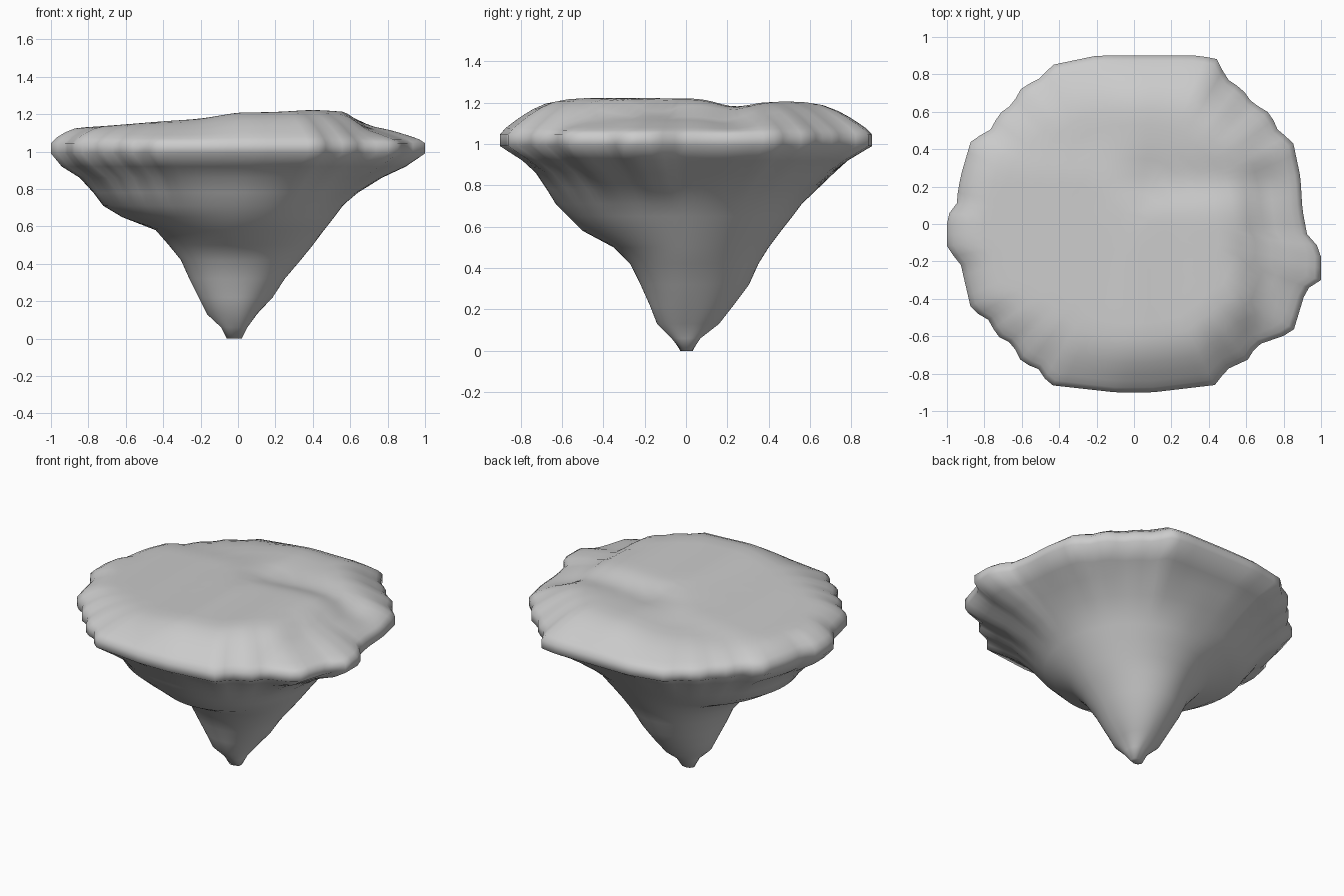
import bpy, bmesh, math

if "Cube" in bpy.data.objects:
    bpy.data.objects.remove(bpy.data.objects["Cube"])

# Rim outline seen from above
OUTLINE = [(1, -.13), (.93, -.08), (.9, .08), (.89, .25), (.85, .44), (.77, .5), (.73, .59),
           (.63, .65), (.58, .72), (.49, .78), (.45, .88), (.35, .9), (.1, .9), (-.2, .9),
           (-.44, .85), (-.5, .78), (-.6, .73), (-.65, .64), (-.72, .59), (-.77, .5),
           (-.87, .45), (-.92, .28), (-.94, .19), (-.95, .08), (-1, .05), (-1, -.14),
           (-.93, -.2), (-.87, -.46), (-.78, -.51), (-.73, -.6), (-.65, -.64), (-.6, -.74),
           (-.5, -.78), (-.46, -.86), (-.1, -.9), (.1, -.9), (.44, -.86), (.49, -.78),
           (.62, -.72), (.65, -.65), (.85, -.58), (.92, -.35), (1, -.3)]

# Underside: height, then radius toward right, back, left, front
UNDERSIDE = [(0, .02, .03, .06, .02), (.06, .05, .07, .09, .07), (.13, .10, .16, .165, .14),
             (.22, .185, .23, .21, .175), (.32, .25, .305, .26, .22), (.42, .335, .35, .305, .27),
             (.5, .40, .40, .37, .35), (.58, .46, .46, .44, .5), (.65, .515, .515, .62, .57),
             (.71, .56, .56, .72, .63), (.78, .64, .64, .765, .68), (.86, .75, .74, .82, .75),
             (.92, .86, .82, .90, .83)]
N = 108


def smooth(a, b, v):
    t = min(1, max(0, (v - a) / (b - a)))
    return t * t * (3 - 2 * t)


def rim_point(a):
    # Where a ray from the middle crosses the outline
    c, s = math.cos(a), math.sin(a)
    for (x0, y0), (x1, y1) in zip(OUTLINE, OUTLINE[1:] + OUTLINE[:1]):
        d0, d1 = c * y0 - s * x0, c * y1 - s * x1
        if d0 <= 0 < d1 and c * x0 + s * y0 > 0:
            t = d0 / (d0 - d1)
            return math.hypot(x0 + t * (x1 - x0), y0 + t * (y1 - y0))
    return .95


def side_radius(row, a):
    q = a / (math.pi / 2)
    k = int(q) % 4
    t = smooth(0, 1, q - int(q))
    return row[1 + k] * (1 - t) + row[1 + (k + 1) % 4] * t


def ground_height(x, y, s):
    h = 1.125 + .05 * smooth(-1, -.1, x) + .035 * smooth(-.25, .05, x)
    h += .012 * math.exp(-((x - .4) / .15) ** 2)
    h -= .07 * smooth(.55, .7, x) * smooth(.5, .1, -y * -1)
    h -= .04 * math.exp(-((y - .24) / .12) ** 2) * smooth(-.2, .1, x)
    h -= .015 * smooth(.25, .45, y)
    width = .15 + .2 * smooth(-.9, -.3, x)
    rise = math.sin(min(1, (1 - s) / width) * math.pi / 2)
    return 1.055 + (h - 1.055) * rise


angles = [2 * math.pi * i / N for i in range(N)]
rim = [rim_point(a) for a in angles]
rings = []

# Rock underside, picking up the rim's ragged outline near the top
for row in UNDERSIDE:
    w = smooth(.7, .98, row[0])
    ring = []
    for a, r in zip(angles, rim):
        q = side_radius(row, a)
        q = min(q * (1 - w) + q * r / .95 * w, r * .97)
        ring.append((q * math.cos(a), q * math.sin(a), row[0]))
    rings.append(ring)

# Upright lip
for z in (.99, 1.045):
    rings.append([(r * math.cos(a), r * math.sin(a), z) for a, r in zip(angles, rim)])

# Uneven ground on top
for s in (.97, .93, .88, .82, .75, .67, .58, .48, .38, .28, .18, .08):
    ring = []
    for a, r in zip(angles, rim):
        q = s * (r * s + .93 * (1 - s))
        x, y = q * math.cos(a), q * math.sin(a)
        ring.append((x, y, ground_height(x, y, s)))
    rings.append(ring)

bm = bmesh.new()
loops = [[bm.verts.new(p) for p in ring] for ring in rings]
for lo, hi in zip(loops, loops[1:]):
    for i in range(N):
        j = (i + 1) % N
        bm.faces.new((lo[i], lo[j], hi[j], hi[i]))
bm.faces.new(loops[0][::-1])
bm.faces.new(loops[-1])
bmesh.ops.recalc_face_normals(bm, faces=bm.faces)
mesh = bpy.data.meshes.new("floating_rock")
bm.to_mesh(mesh)
bm.free()
rock = bpy.data.objects.new("floating_rock", mesh)
bpy.context.collection.objects.link(rock)
for p in mesh.polygons:
    p.use_smooth = True
